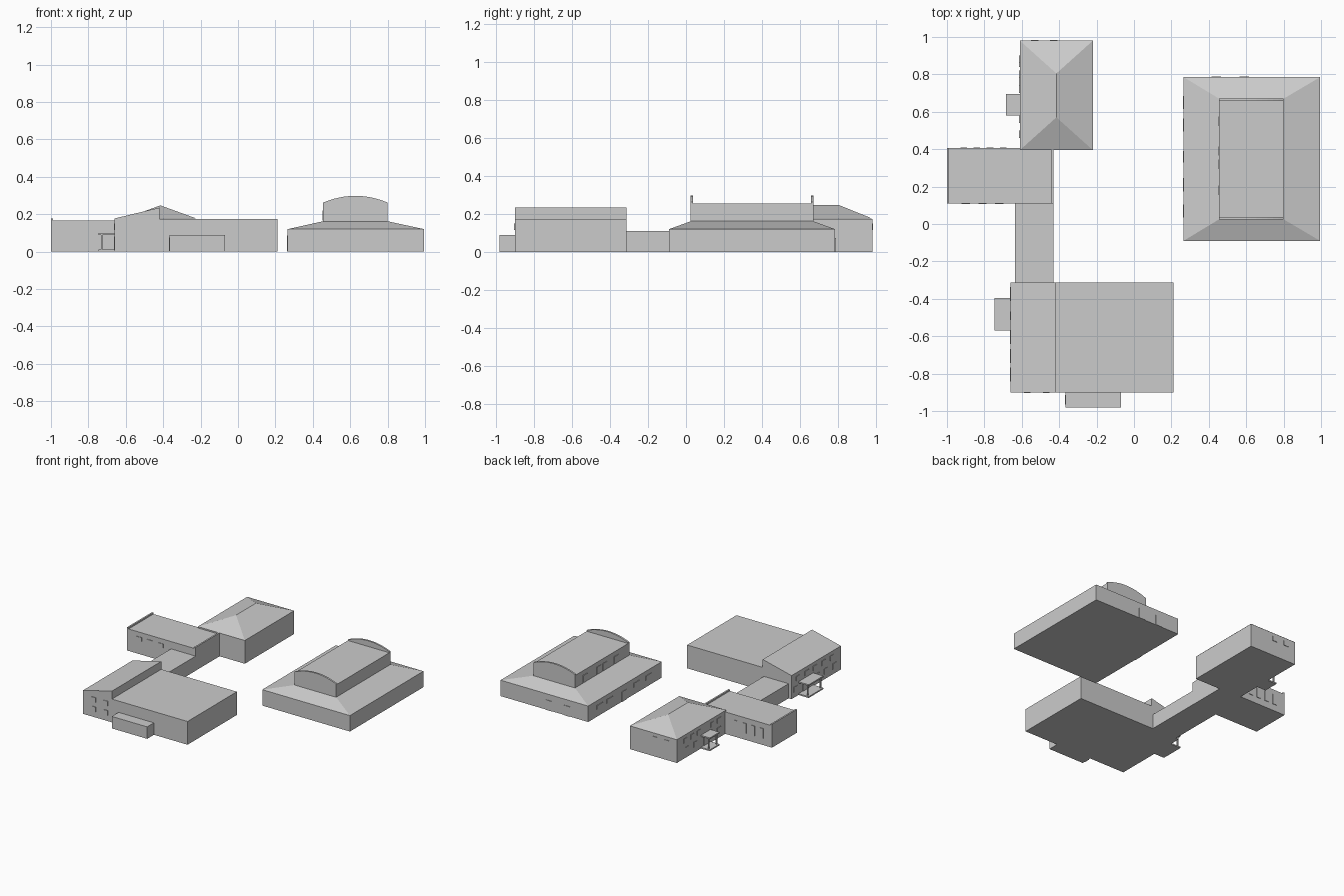
import bpy, bmesh

cube = bpy.data.objects.get("Cube")
if cube:
    bpy.data.objects.remove(cube)

grey = bpy.data.materials.new("light_grey")
grey.use_nodes = True
grey.diffuse_color = (0.6, 0.6, 0.6, 1)
grey.node_tree.nodes["Principled BSDF"].inputs["Base Color"].default_value = (0.6, 0.6, 0.6, 1)


def finish(name, bm):
    bmesh.ops.recalc_face_normals(bm, faces=bm.faces)
    mesh = bpy.data.meshes.new(name)
    bm.to_mesh(mesh)
    bm.free()
    mesh.materials.append(grey)
    obj = bpy.data.objects.new(name, mesh)
    bpy.context.collection.objects.link(obj)
    return obj


def loft(name, low, high):
    """Closed solid between two rings of points."""
    bm = bmesh.new()
    a = [bm.verts.new(p) for p in low]
    b = [bm.verts.new(p) for p in high]
    bm.faces.new(a)
    bm.faces.new(b)
    for i in range(len(a)):
        j = (i + 1) % len(a)
        bm.faces.new((a[i], a[j], b[j], b[i]))
    return finish(name, bm)


def rect(x, y, z):
    return [(x[0], y[0], z), (x[1], y[0], z), (x[1], y[1], z), (x[0], y[1], z)]


def box(name, x, y, z):
    return loft(name, rect(x, y, z[0]), rect(x, y, z[1]))


def extrude_y(name, profile, y):
    """Solid with an x-z profile running along y."""
    return loft(name, [(x, y[0], z) for x, z in profile], [(x, y[1], z) for x, z in profile])


T = 0.004  # thickness of window and door plates


def plates_x(name, wall, centres, width, z):
    """Plates on a wall that faces -x."""
    for i, c in enumerate(centres):
        box(f"{name}_{i + 1}", (wall - T, wall), (c - width / 2, c + width / 2), z)


def plates_y(name, wall, side, centres, width, z):
    """Plates on a wall that faces -y (side -1) or +y (side 1)."""
    y = sorted((wall, wall + side * T))
    for i, c in enumerate(centres):
        box(f"{name}_{i + 1}", (c - width / 2, c + width / 2), y, z)


def canopy(name, x, y):
    """Entrance step, slab roof and two corner posts on the -x side."""
    box(name + "_step", x, y, (0, 0.01))
    box(name + "_roof", x, y, (0.09, 0.1))
    for i, py in enumerate((y[0] + 0.008, y[1] - 0.016)):
        box(f"{name}_post_{i + 1}", (x[0] + 0.012, x[0] + 0.02), (py, py + 0.008), (0.01, 0.09))


# Main block with flat roof, and classroom wing with single-pitch roof
hall_y = (-0.9, -0.313)
box("main_hall", (-0.42, 0.21), hall_y, (0, 0.175))
extrude_y("classroom_wing", [(-0.66, 0), (-0.42, 0), (-0.42, 0.235), (-0.66, 0.177)], hall_y)
plates_x("wing_upper_window", -0.66, [-0.39 - 0.1 * i for i in range(5)], 0.045, (0.115, 0.15))
plates_x("wing_lower_window", -0.66, [-0.36, -0.62, -0.72, -0.82], 0.045, (0.04, 0.08))
plates_x("wing_door", -0.66, [-0.48], 0.07, (0.01, 0.075))
for row, z in (("upper", 0.115), ("lower", 0.045)):
    plates_y(f"wing_front_{row}_window", -0.9, -1, [-0.57, -0.47], 0.035, (z, z + 0.035))
canopy("wing_canopy", (-0.745, -0.66), (-0.57, -0.395))

# Front porch
box("front_porch", (-0.365, -0.07), (-0.98, -0.9), (0, 0.09))
plates_x("porch_door", -0.365, [-0.94], 0.05, (0, 0.075))

# Low corridor
box("corridor", (-0.635, -0.43), (-0.313, 0.11), (0, 0.11))

# Cross wing with end parapets
box("cross_wing", (-1, -0.43), (0.11, 0.405), (0, 0.165))
box("left_parapet", (-1, -0.988), (0.11, 0.405), (0.165, 0.176))
box("right_parapet", (-0.442, -0.43), (0.11, 0.405), (0.165, 0.176))
plates_y("cross_back_window", 0.405, 1, [-0.7, -0.77, -0.84, -0.91], 0.035, (0.05, 0.125))
plates_y("cross_front_window", 0.11, -1, [-0.9, -0.81, -0.72], 0.045, (0.1, 0.13))

# Hipped block
hip_x, hip_y = (-0.61, -0.22), (0.395, 0.98)
box("hip_block", hip_x, hip_y, (0, 0.175))
bm = bmesh.new()
e = [bm.verts.new(p) for p in rect(hip_x, hip_y, 0.176)]
r = [bm.verts.new((-0.415, y, 0.247)) for y in (0.57, 0.805)]
for f in (e, (e[0], e[1], r[0]), (e[1], e[2], r[1], r[0]), (e[2], e[3], r[1]), (e[3], e[0], r[0], r[1])):
    bm.faces.new(f)
finish("hip_roof", bm)
plates_y("hip_back_window", 0.98, 1, [-0.43, -0.53], 0.04, (0.115, 0.15))
plates_x("hip_upper_window", -0.61, [0.48, 0.56, 0.72, 0.8, 0.88], 0.04, (0.115, 0.15))
plates_x("hip_lower_window", -0.61, [0.48, 0.76, 0.86], 0.04, (0.04, 0.08))
plates_x("hip_door", -0.61, [0.635], 0.06, (0.01, 0.075))
canopy("hip_canopy", (-0.685, -0.61), (0.58, 0.695))

# Detached hall: walls, skirt roof, raised centre with arched ends
sx, sy = (0.265, 0.995), (-0.09, 0.785)
cx, cy = (0.455, 0.8), (0.025, 0.67)
box("detached_walls", sx, sy, (0, 0.12))
loft("skirt_roof", rect(sx, sy, 0.12), rect(cx, cy, 0.162))
box("raised_centre", cx, cy, (0.162, 0.255))
mid, half = sum(cx) / 2, (cx[1] - cx[0]) / 2
arch = [(mid + half * t / 6, 0.298 - 0.036 * (t / 6) ** 2) for t in range(6, -7, -1)]
arch = [(cx[0], 0.162), (cx[1], 0.162)] + arch
extrude_y("front_arch", arch, (cy[0] - 0.001, cy[0] + 0.013))
extrude_y("back_arch", arch, (cy[1] - 0.012, cy[1] + 0.001))
plates_x("clerestory_window", cx[0], [0.55, 0.39, 0.32, 0.18], 0.05, (0.165, 0.22))
plates_y("back_door", sy[1], 1, [0.59, 0.44], 0.05, (0, 0.075))
plates_x("side_door", sx[0], [0.36], 0.06, (0, 0.075))
plates_x("side_window", sx[0], [0.65, 0.53, 0.21, 0.07], 0.07, (0.055, 0.085))
